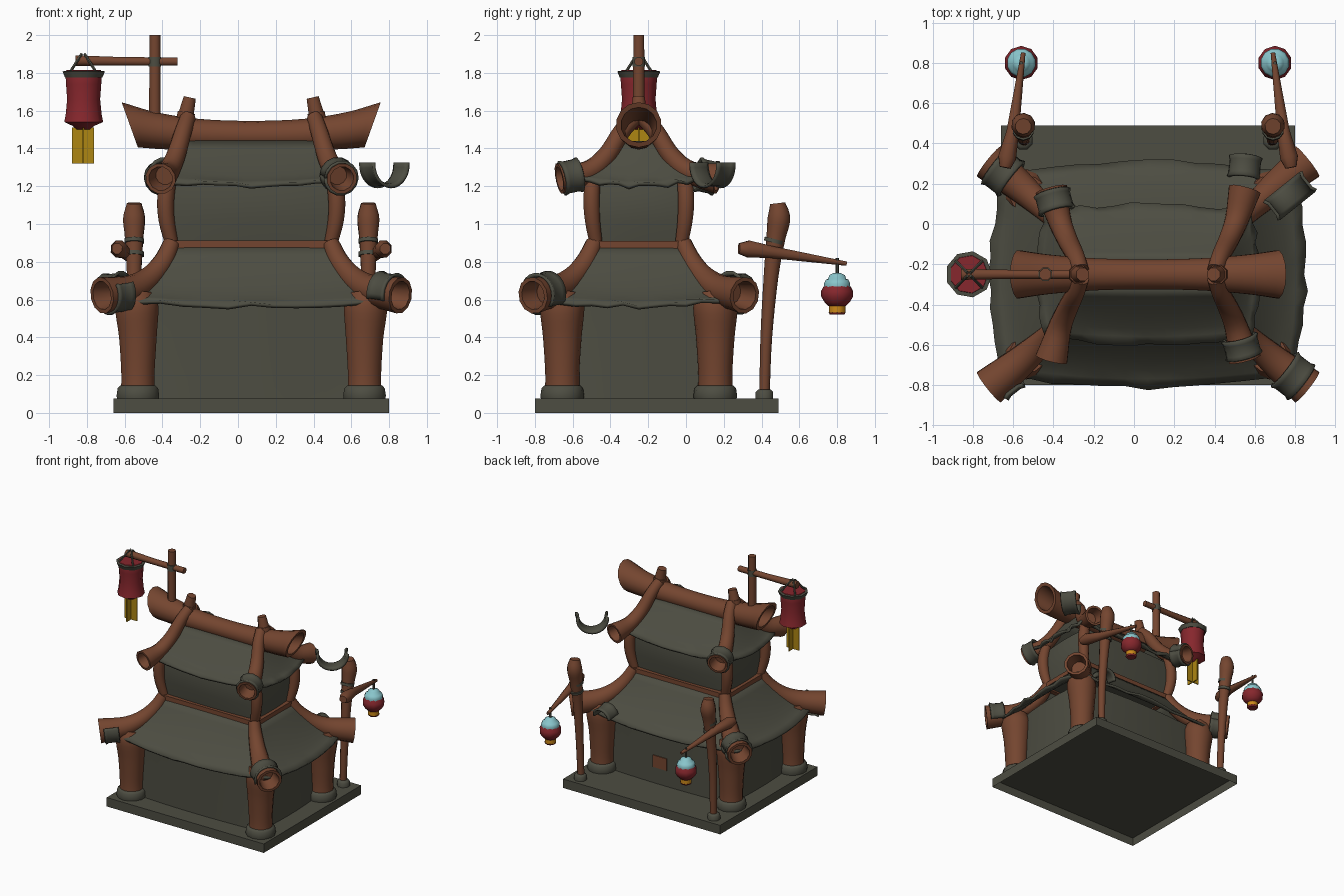
import bpy, bmesh, math, random
from mathutils import Vector

if "Cube" in bpy.data.objects:
    bpy.data.objects.remove(bpy.data.objects["Cube"])
random.seed(4)
CX, CY = 0.07, -0.25          # centre of the building
SIGNS = [(-1, -1), (1, -1), (1, 1), (-1, 1)]


def mat(name, *c):
    m = bpy.data.materials.new(name)
    m.diffuse_color = (*c, 1)
    m.use_nodes = True
    m.node_tree.nodes["Principled BSDF"].inputs["Base Color"].default_value = m.diffuse_color
    return m


WOOD = mat("brown wood", 0.175, 0.060, 0.029)
STONE = mat("grey green stone", 0.074, 0.074, 0.054)
RED = mat("lantern red", 0.24, 0.020, 0.026)
GOLD = mat("gold paper", 0.42, 0.24, 0.006)
BLUE = mat("pale blue cap", 0.25, 0.56, 0.60)
AMBER = mat("amber base", 0.60, 0.25, 0.010)


def make(name, verts, faces, m, thick=0):
    me = bpy.data.meshes.new(name)
    me.from_pydata(verts, [], faces)
    bm = bmesh.new()
    bm.from_mesh(me)
    bmesh.ops.recalc_face_normals(bm, faces=bm.faces)
    bm.to_mesh(me)
    bm.free()
    me.materials.append(m)
    ob = bpy.data.objects.new(name, me)
    bpy.context.collection.objects.link(ob)
    if thick:
        s = ob.modifiers.new("thickness", 'SOLIDIFY')
        s.thickness, s.offset = thick, 0
    return ob


def box(name, x0, x1, y0, y1, z0, z1, m):
    v = [(x, y, z) for x in (x0, x1) for y in (y0, y1) for z in (z0, z1)]
    f = [(0, 1, 3, 2), (4, 6, 7, 5), (0, 4, 5, 1), (2, 3, 7, 6), (0, 2, 6, 4), (1, 5, 7, 3)]
    return make(name, v, f, m)


def smooth_path(pts, steps=4):
    """Catmull-Rom through (x, y, z, radius) points."""
    p = [Vector(q) for q in pts]
    p = [2 * p[0] - p[1]] + p + [2 * p[-1] - p[-2]]
    out = []
    for i in range(1, len(p) - 2):
        a, b, c, d = p[i - 1:i + 3]
        for k in range(steps):
            t = k / steps
            out.append(0.5 * (2 * b + (c - a) * t + (2 * a - 5 * b + 4 * c - d) * t * t
                              + (3 * b - a - 3 * c + d) * t ** 3))
    return out + [p[-2]]


def tube(name, pts, m, sides=12, smooth=True, hollow=False, through=False, slant=0):
    """Round section swept along (x, y, z, radius) points; hollow far end or bored right through."""
    P = smooth_path(pts) if smooth else [Vector(q) for q in pts]
    C = [q.xyz for q in P]
    n = len(C)
    T = [(C[min(i + 1, n - 1)] - C[max(i - 1, 0)]).normalized() for i in range(n)]
    rot = T[0].to_track_quat('Z', 'Y')
    rings = []
    for i in range(n):
        if i:
            rot = T[i - 1].rotation_difference(T[i]) @ rot
        rings.append((C[i], rot.copy(), P[i][3], slant * (2 * i / (n - 1) - 1)))
    if hollow:
        c, q, r, s = rings[-1]
        rings += [(c, q, r * 0.78, s), (c - T[-1] * r * 1.1, q, r * 0.6, s)]
    if through:
        rings += [(c, q, r * 0.78, s) for c, q, r, s in reversed(rings)] + [rings[0]]
    V, F = [], []
    for c, q, r, s in rings:
        for k in range(sides):
            a = 2 * math.pi * (k + 0.5) / sides
            o = q @ Vector((math.cos(a) * r, math.sin(a) * r, 0))
            V.append(c + o + Vector((s * o.z, 0, 0)))
    for i in range(len(rings) - 1):
        for k in range(sides):
            a, b = i * sides + k, i * sides + (k + 1) % sides
            F.append((a, b, b + sides, a + sides))
    if not through:
        F += [tuple(range(sides)), tuple(range(len(V) - sides, len(V)))]
    return make(name, V, F, m)


def loft(name, levels, m, n=12, sag=0, ragged=0, cap=True, thick=0):
    """Stack of bowed rectangles: each level is (half x, half y, z, bow)."""
    V, F = [], []
    for li, (hx, hy, z, bow) in enumerate(levels):
        t = li / (len(levels) - 1)
        for k in range(4):
            a, b = SIGNS[k], SIGNS[(k + 1) % 4]
            for j in range(n):
                u = j / n
                w = 1 - (2 * u - 1) ** 2
                jit = random.uniform(-ragged, ragged) if li == len(levels) - 1 else 0
                x = (a[0] + (b[0] - a[0]) * u) * hx + (a[0] + b[0]) / 2 * (bow * w + jit)
                y = (a[1] + (b[1] - a[1]) * u) * hy + (a[1] + b[1]) / 2 * (bow * w + jit)
                V.append((CX + x, CY + y, z - sag * w * t * t + jit))
    N = 4 * n
    for i in range(len(levels) - 1):
        for k in range(N):
            a, b = i * N + k, i * N + (k + 1) % N
            F.append((a, b, b + N, a + N))
    if cap:
        F += [tuple(range(N)), tuple(range(len(V) - N, len(V)))]
    return make(name, V, F, m, thick)


def roof(name, top, eave, z0, z1, bow, sag, power):
    lv = []
    for i in range(8):
        t = i / 7
        lv.append((top[0] + (eave[0] - top[0]) * t, top[1] + (eave[1] - top[1]) * t,
                   z1 + (z0 - z1) * (1 - (1 - t) ** power), bow * t))
    return loft(name, lv, STONE, sag=sag, ragged=0.012, cap=False, thick=0.02)


def band(name, c, axis, r, width, a0=0, a1=360):
    """Bent sheet wrapped round an axis; partial angles give the broken pieces."""
    ax = Vector(axis).normalized()
    side = ax.cross(Vector((0, 0, 1))).normalized()
    up = side.cross(ax)
    V, F, n = [], [], 14
    for i in range(n + 1):
        a = math.radians(a0 + (a1 - a0) * i / n)
        for u, k in ((-0.5, 1.1), (-0.3, 1), (0.3, 1), (0.5, 1.1)):
            V.append(Vector(c) + ax * u * width + (side * math.cos(a) + up * math.sin(a)) * r * k)
    for i in range(n):
        F += [(4 * i + j, 4 * i + j + 1, 4 * i + j + 5, 4 * i + j + 4) for j in range(3)]
    return make(name, V, F, STONE, 0.016)


# base slab, hollowed from below
slab = box("base_slab", -0.66, 0.80, -0.80, 0.49, 0, 0.075, STONE)
bm = bmesh.new()
bm.from_mesh(slab.data)
under = [f for f in bm.faces if f.normal.z < -0.9]
bmesh.ops.inset_region(bm, faces=under, thickness=0.006)
bmesh.ops.translate(bm, verts=under[0].verts[:], vec=(0, 0, 0.068))
bm.to_mesh(slab.data)
bm.free()

# walls and roofs
loft("lower_wall", [(0.57, 0.38, 0.07, 0.02), (0.56, 0.37, 0.3, 0.03), (0.56, 0.37, 0.62, 0.03)], STONE)
loft("upper_wall", [(0.41, 0.22, 0.87, 0.01), (0.43, 0.235, 1.02, 0.02),
                    (0.435, 0.24, 1.14, 0.02), (0.42, 0.23, 1.225, 0.015)], STONE)
roof("lower_roof", (0.43, 0.24), (0.72, 0.50), 0.60, 0.89, 0.06, 0.035, 1.6)
roof("upper_roof", (0.36, 0.065), (0.51, 0.31), 1.235, 1.435, 0.035, 0.035, 1.5)
box("back_wall_patch", 0.07, 0.20, 0.13, 0.157, 0.21, 0.31, WOOD)

# belt between the storeys
for s in (-1, 1):
    y, x = CY + s * 0.235, CX + s * 0.43
    box("belt_long", CX - 0.455, CX + 0.455, y - 0.027, y + 0.027, 0.858, 0.912, WOOD)
    box("belt_short", x - 0.025, x + 0.025, CY - 0.235, CY + 0.235, 0.86, 0.91, WOOD)

# corner pillars, posts and the hollow rafters of both roofs
for sx, sy in SIGNS:
    def at(pts):
        return [(CX + sx * a, CY + sy * b, z, r) for a, b, z, r in pts]
    tube("pillar", at([(0.60, 0.405, 0.07, 0.095), (0.60, 0.405, 0.2, 0.09), (0.60, 0.405, 0.4, 0.102),
                       (0.605, 0.405, 0.56, 0.117), (0.60, 0.40, 0.64, 0.09)]), WOOD, 14)
    tube("pillar_foot", at([(0.60, 0.405, 0.07, 0.112), (0.60, 0.405, 0.09, 0.116),
                            (0.60, 0.405, 0.13, 0.11), (0.60, 0.405, 0.145, 0.095)]), STONE, 14, False)
    tube("lower_rafter", at([(0.42, 0.235, 0.90, 0.045), (0.465, 0.28, 0.80, 0.055), (0.54, 0.35, 0.71, 0.065),
                             (0.64, 0.44, 0.65, 0.08), (0.79, 0.56, 0.622, 0.098)]), WOOD, hollow=True)
    tube("upper_post", at([(0.42, 0.225, 0.89, 0.035), (0.448, 0.245, 1.02, 0.042),
                           (0.452, 0.25, 1.14, 0.045), (0.43, 0.24, 1.27, 0.04)]), WOOD, 10)
    tube("upper_rafter", at([(0.335, 0.02, 1.565, 0.042), (0.36, 0.09, 1.49, 0.046), (0.40, 0.17, 1.36, 0.052),
                             (0.44, 0.27, 1.275, 0.06), (0.48, 0.42, 1.24, 0.083)]), WOOD, hollow=True)

# ridge log, flared and bored through, and the horns that cross it
tube("ridge_log", [(-0.573, CY, 1.525, 0.122), (-0.42, CY, 1.495, 0.10), (-0.2, CY, 1.475, 0.082),
                   (CX, CY, 1.47, 0.076), (0.34, CY, 1.475, 0.082), (0.56, CY, 1.495, 0.10),
                   (0.713, CY, 1.525, 0.122)], WOOD, 14, through=True, slant=0.57)
for s in (-1, 1):
    tube("ridge_horn", [(CX + s * 0.35, CY, 1.545, 0.045), (CX + s * 0.345, CY, 1.58, 0.044),
                        (CX + s * 0.325, CY, 1.67, 0.035)], WOOD, 8)
    tube("ridge_knot", [(CX + s * 0.35, CY, 1.555, 0.05), (CX + s * 0.343, CY, 1.59, 0.05)], WOOD, 8, False)

# metal bands on the rafter ends, whole and broken
for sx, sy, a0, a1 in [(1, -1, -20, 220), (-1, 1, 0, 360), (-1, -1, 150, 300)]:
    band("lower_rafter_band", (CX + sx * 0.72, CY + sy * 0.505, 0.635), (sx * 0.8, sy * 0.62, -0.12),
         0.096, 0.11, a0, a1)
for sx, sy in [(1, -1), (-1, 1)]:
    band("upper_rafter_band", (CX + sx * 0.465, CY + sy * 0.36, 1.252), (sx * 0.25, sy * 0.95, -0.2), 0.08, 0.1)
band("loose_band", (0.775, 0.14, 1.315), (0.6, -0.75, 0), 0.108, 0.12, 175, 365)
band("fallen_band", (0.55, 0.28, 0.60), (0.1, 1, -0.2), 0.07, 0.11, 0, 180)

# roof pole with its arm and large lantern
LX = -0.82
tube("roof_pole", [(-0.44, CY, 1.575, 0.033), (-0.44, CY, 2.0, 0.031)], WOOD, 8, False)
tube("roof_pole_arm", [(-0.32, CY, 1.86, 0.024), (-0.6, CY, 1.861, 0.024), (-0.86, CY, 1.865, 0.03)], WOOD, 8, False)
tube("roof_pole_lashing", [(-0.44, CY, 1.835, 0.036), (-0.44, CY, 1.885, 0.036)], STONE, 8, False)


def lathe(name, x, y, prof, m, sides=8):
    return tube(name, [(x, y, z, r) for z, r in prof], m, sides, False)


lathe("large_lantern_body", LX, CY, [(1.50, 0.035), (1.52, 0.06), (1.54, 0.106), (1.58, 0.098), (1.66, 0.09),
                                     (1.74, 0.096), (1.80, 0.10), (1.814, 0.094)], RED, 9)
lathe("large_lantern_cap", LX, CY, [(1.775, 0.102), (1.808, 0.116), (1.81, 0.10)], STONE, 9)
box("large_lantern_tassel", LX - 0.058, LX + 0.058, CY - 0.004, CY + 0.004, 1.32, 1.51, GOLD)
box("large_lantern_tassel_cross", LX - 0.004, LX + 0.004, CY - 0.058, CY + 0.058, 1.32, 1.51, GOLD)
for sx, sy in SIGNS:
    tube("large_lantern_wire", [(LX + sx * 0.065, CY + sy * 0.065, 1.81, 0.008),
                                (LX + sx * 0.008, CY + sy * 0.008, 1.90, 0.008)], STONE, 6, False)

# leaning posts at the back, each with a tapering arm and a small lantern
for s in (-1, 1):
    px, lx, ly = CX + s * 0.62, CX + s * 0.63, 0.80
    tube("lantern_post", [(px - s * 0.005, 0.415, 0.07, 0.027), (px, 0.425, 0.4, 0.031), (px, 0.45, 0.72, 0.039),
                          (px, 0.475, 0.92, 0.05), (px, 0.492, 1.03, 0.06), (px, 0.485, 1.11, 0.04)], WOOD, 10)
    lathe("lantern_post_foot", px, 0.415, [(0.07, 0.05), (0.11, 0.05), (0.125, 0.035)], STONE)
    tube("lantern_arm", [(CX + s * 0.71, 0.28, 0.87, 0.03), (CX + s * 0.70, 0.33, 0.868, 0.048),
                         (CX + s * 0.672, 0.46, 0.85, 0.034), (CX + s * 0.62, 0.85, 0.79, 0.012)], WOOD, 8, False)
    for z in (0.83, 0.90):
        tube("post_lashing", [(px, 0.465, z, 0.054), (px, 0.47, z + 0.02, 0.054)], STONE, 10, False)
    lathe("lantern_hook", lx, ly, [(0.72, 0.009), (0.82, 0.009)], STONE, 6)
    lathe("small_lantern_cap", lx, ly, [(0.665, 0.070), (0.685, 0.072), (0.705, 0.062), (0.71, 0.05),
                                        (0.73, 0.042), (0.74, 0.02)], BLUE, 12)
    lathe("small_lantern_body", lx, ly, [(0.565, 0.045), (0.585, 0.066), (0.615, 0.084), (0.645, 0.085),
                                         (0.675, 0.068)], RED, 10)
    lathe("small_lantern_base", lx, ly, [(0.53, 0.044), (0.57, 0.044)], AMBER, 10)
    lathe("small_lantern_rim", lx, ly, [(0.52, 0.038), (0.532, 0.046)], RED, 10)

# smooth shading with sharp edges kept
for ob in bpy.context.collection.objects:
    ob.select_set(True)
    bpy.context.view_layer.objects.active = ob
bpy.ops.object.shade_smooth_by_angle(angle=math.radians(50))
